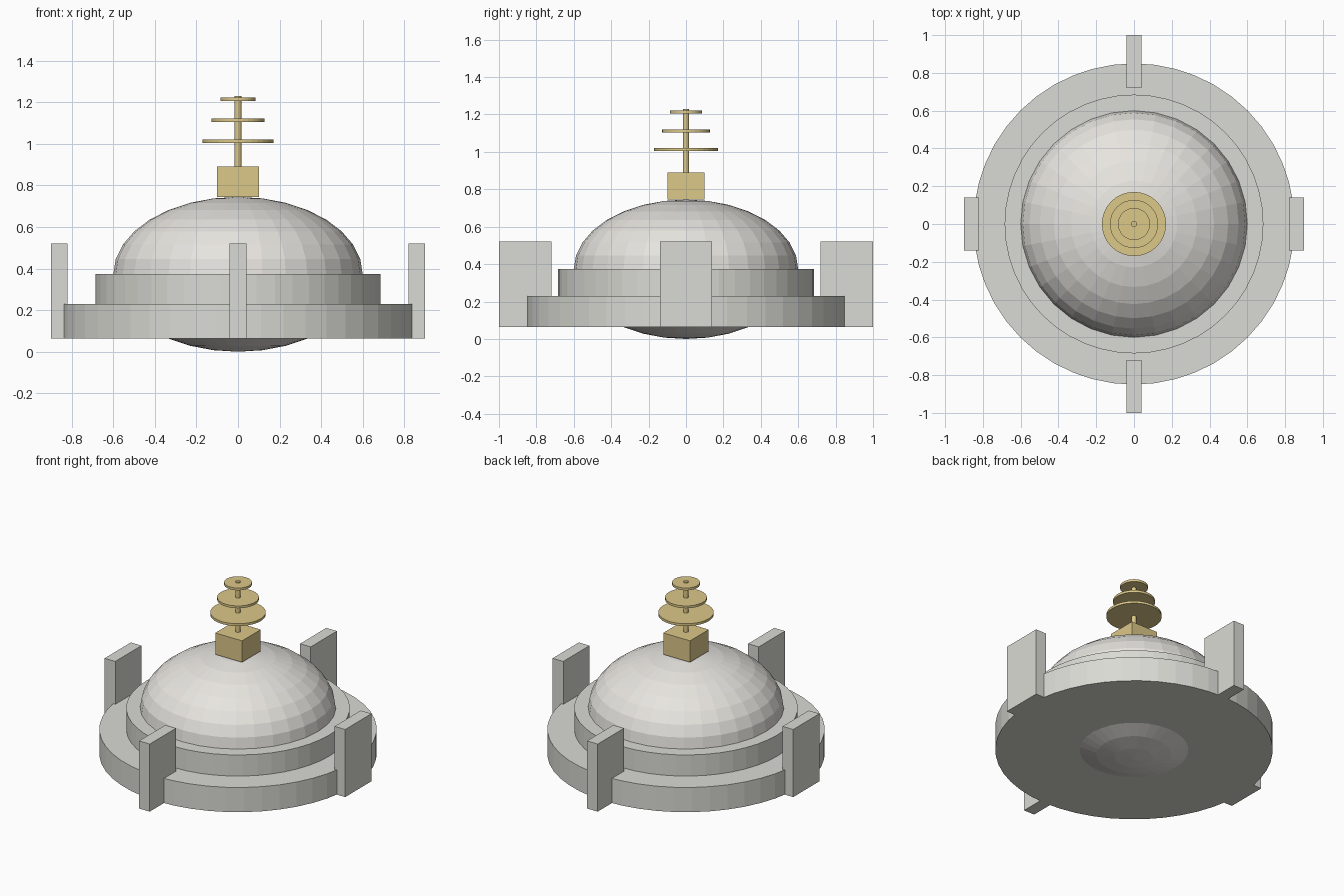
import bpy

if "Cube" in bpy.data.objects:
    bpy.data.objects.remove(bpy.data.objects["Cube"])


def material(name, rgb):
    m = bpy.data.materials.new(name)
    m.diffuse_color = (*rgb, 1)
    m.use_nodes = True
    m.node_tree.nodes["Principled BSDF"].inputs["Base Color"].default_value = m.diffuse_color
    return m


stone = material("stone", (0.70, 0.70, 0.66))
plaster = material("plaster", (0.80, 0.78, 0.74))
gold = material("gold", (0.72, 0.58, 0.25))


def finish(name, mat):
    o = bpy.context.object
    o.name = name
    o.data.materials.append(mat)
    return o


def drum(name, radius, z0, z1, sides, mat):
    bpy.ops.mesh.primitive_cylinder_add(vertices=sides, radius=radius, depth=z1 - z0,
                                        location=(0, 0, (z0 + z1) / 2))
    return finish(name, mat)


def block(name, x, y, z0, z1, sx, sy, mat):
    bpy.ops.mesh.primitive_cube_add(size=1, location=(x, y, (z0 + z1) / 2))
    bpy.context.object.scale = (sx, sy, z1 - z0)
    bpy.ops.object.transform_apply(location=False, rotation=False, scale=True)
    return finish(name, mat)


# Stepped round base
drum("lower_terrace", 0.85, 0.063, 0.23, 48, stone)
drum("upper_terrace", 0.685, 0.23, 0.373, 48, stone)

# Faceted dome: a flattened sphere whose underside shows below the base
bpy.ops.mesh.primitive_uv_sphere_add(segments=32, ring_count=16, radius=1,
                                     location=(0, 0, 0.3725))
bpy.context.object.scale = (0.6, 0.6, 0.3725)
bpy.ops.object.transform_apply(location=False, rotation=False, scale=True)
finish("dome", plaster)

# Four gate slabs, all with the same orientation
for side, x, y in (("front", 0, -0.86), ("back", 0, 0.86),
                   ("left", -0.86, 0), ("right", 0.86, 0)):
    block(side + "_gate", x, y, 0.063, 0.52, 0.08, 0.28, stone)

# Square crown block, mast and three tapering discs
block("crown_block", 0, 0, 0.745, 0.89, 0.2, 0.2, gold)
drum("mast", 0.016, 0.89, 1.23, 12, gold)
for name, radius, z in (("lower", 0.17, 1.012), ("middle", 0.128, 1.113),
                        ("upper", 0.085, 1.214)):
    drum(name + "_disc", radius, z - 0.008, z + 0.008, 32, gold)
